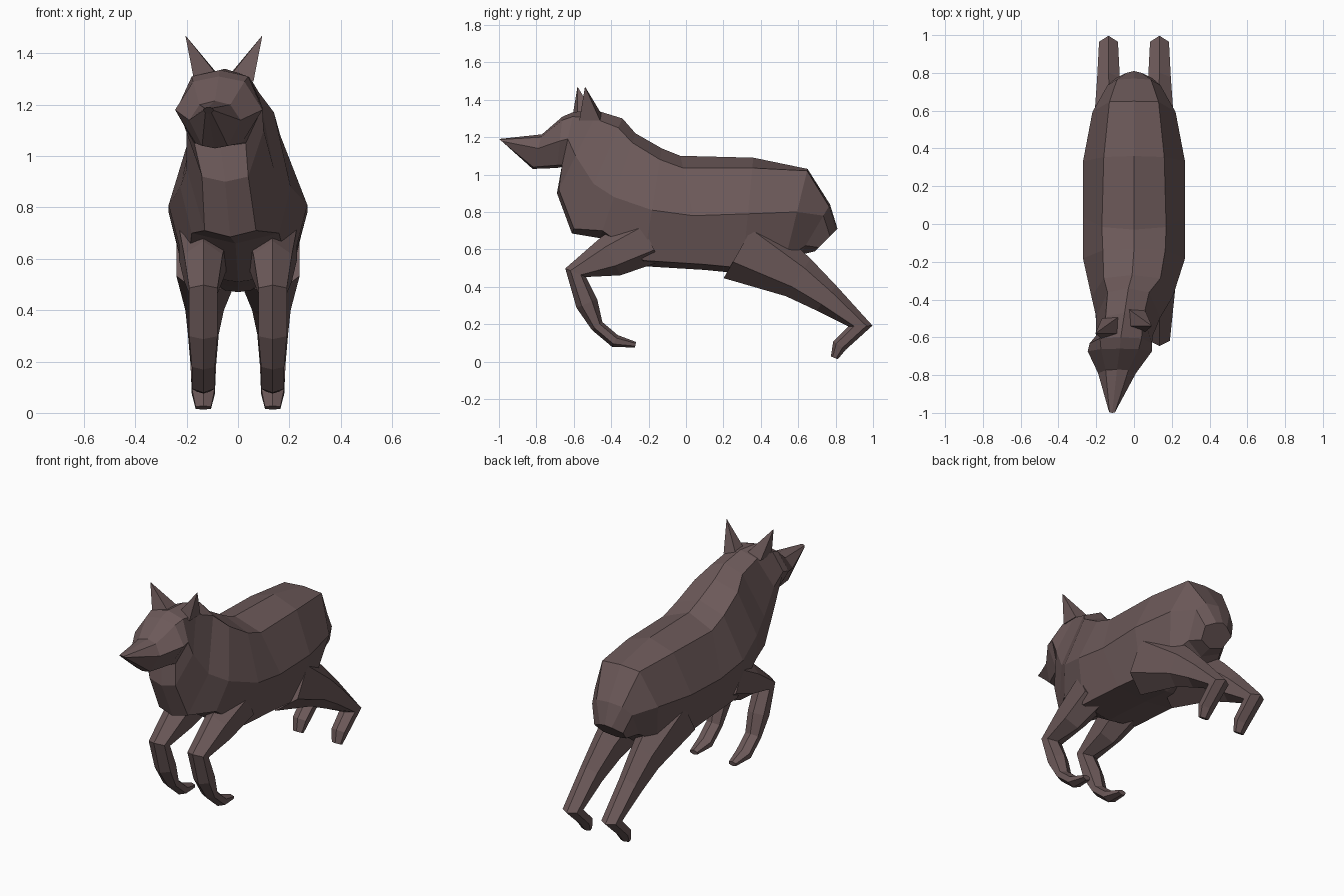
import bpy, bmesh, math
from mathutils import Vector

if "Cube" in bpy.data.objects:
    bpy.data.objects.remove(bpy.data.objects["Cube"])

fur = bpy.data.materials.new("dark brown fur")
fur.diffuse_color = (0.15, 0.1, 0.1, 1)
fur.use_nodes = True
fur.node_tree.nodes["Principled BSDF"].inputs["Base Color"].default_value = fur.diffuse_color


def loft(name, rings):
    """Skin a list of closed point rings and cap both ends."""
    bm = bmesh.new()
    vs = [[bm.verts.new(p) for p in r] for r in rings]
    n = len(vs[0])
    for a, b in zip(vs, vs[1:]):
        for i in range(n):
            j = (i + 1) % n
            bm.faces.new((a[i], a[j], b[j], b[i]))
    bm.faces.new(vs[0])
    bm.faces.new(vs[-1])
    bmesh.ops.recalc_face_normals(bm, faces=bm.faces)
    me = bpy.data.meshes.new(name)
    bm.to_mesh(me)
    bm.free()
    me.materials.append(fur)
    ob = bpy.data.objects.new(name, me)
    bpy.context.collection.objects.link(ob)
    return ob


def body_ring(cx, yt, zt, yb, zb, ex, ez, sx, sz, lx, lz):
    """Tilted eight-sided section: top, top edge, side, low edge, bottom."""
    def y(z):
        return yb + (yt - yb) * (z - zb) / (zt - zb)
    half = [(ex, ez), (sx, sz), (lx, lz)]
    pts = [(0, zt)] + half + [(0, zb)] + [(-x, z) for x, z in reversed(half)]
    return [(cx + x, y(z), z) for x, z in pts]


def leg(name, path, side):
    """Six-sided limb along (x, y, z, half width, half depth) points."""
    P = [Vector(p[:3]) for p in path]
    rings = []
    for i, (c, p) in enumerate(zip(P, path)):
        t = Vector((0, 0, 0))
        if i > 0:
            t += (c - P[i - 1]).normalized()
        if i < len(P) - 1:
            t += (P[i + 1] - c).normalized()
        n = t.cross(Vector((1, 0, 0))).normalized()
        ring = []
        for k in range(6):
            a = k * math.pi / 3
            q = c + n * p[4] * math.cos(a)
            q.x += p[3] * math.sin(a) / math.sin(math.pi / 3)
            ring.append((q.x * side, q.y, q.z))
        rings.append(ring)
    return loft(name, rings)


# Torso, neck and head in one skin, from the tail stub to the nose
loft("body_and_head", [body_ring(*r) for r in (
    (0, .81, .71, .69, .59, .04, .70, .10, .67, .08, .61),
    (0, .77, .84, .61, .57, .09, .83, .14, .78, .12, .62),
    (0, .65, 1.03, .52, .50, .13, 1.02, .22, .80, .17, .55),
    (0, .36, 1.09, .30, .47, .16, 1.035, .27, .79, .20, .50),
    (0, -.03, 1.10, .10, .49, .17, 1.035, .27, .78, .20, .52),
    (0, -.13, 1.14, -.23, .51, .165, 1.08, .27, .81, .20, .54))]
    + [body_ring(*r) for r in (
    (-.01, -.27, 1.22, -.46, .66, .15, 1.17, .215, .88, .17, .70),
    (-.03, -.34, 1.30, -.61, .685, .11, 1.25, .17, .95, .10, .71),
    (-.05, -.47, 1.34, -.69, .90, .10, 1.30, .15, 1.10, .09, .92),
    (-.07, -.60, 1.335, -.665, 1.04, .11, 1.31, .165, 1.19, .10, 1.05),
    (-.075, -.66, 1.31, -.69, 1.035, .10, 1.29, .17, 1.18, .09, 1.05),
    (-.09, -.77, 1.215, -.82, 1.03, .06, 1.20, .10, 1.14, .05, 1.04),
    (-.115, -1.0, 1.19, -.97, 1.165, .015, 1.187, .02, 1.178, .012, 1.168))])

front_path = [(.13, -.20, .66, .10, .14), (.135, -.40, .565, .075, .115),
              (.135, -.59, .475, .055, .06), (.135, -.53, .31, .055, .06),
              (.135, -.475, .19, .045, .035), (.135, -.38, .11, .045, .035),
              (.135, -.27, .09, .025, .015)]
hind_path = [(.12, .30, .62, .12, .20), (.13, .60, .45, .075, .12),
             (.135, .75, .34, .06, .085), (.135, .932, .19, .05, .065),
             (.135, .82, .085, .045, .04), (.135, .793, .02, .03, .02)]

for side, tag in ((1, "right"), (-1, "left")):
    leg("front_leg_" + tag, front_path, side)
    leg("hind_leg_" + tag, hind_path, side)

    # Pointed ears, offset because the head is turned a little
    base = [(.115, -.59, 1.29), (.03, -.56, 1.32), (.025, -.47, 1.32), (.115, -.48, 1.29)]
    tip = Vector((.15, -.56, 1.47))
    turn = Vector((-.055, .02 * side, 0))
    lower = [Vector(p) for p in base]
    upper = [tip.lerp(p, .02) for p in lower]
    loft("ear_" + tag, [[Vector((p.x * side, p.y, p.z)) + turn for p in r]
                        for r in (lower, upper)])
